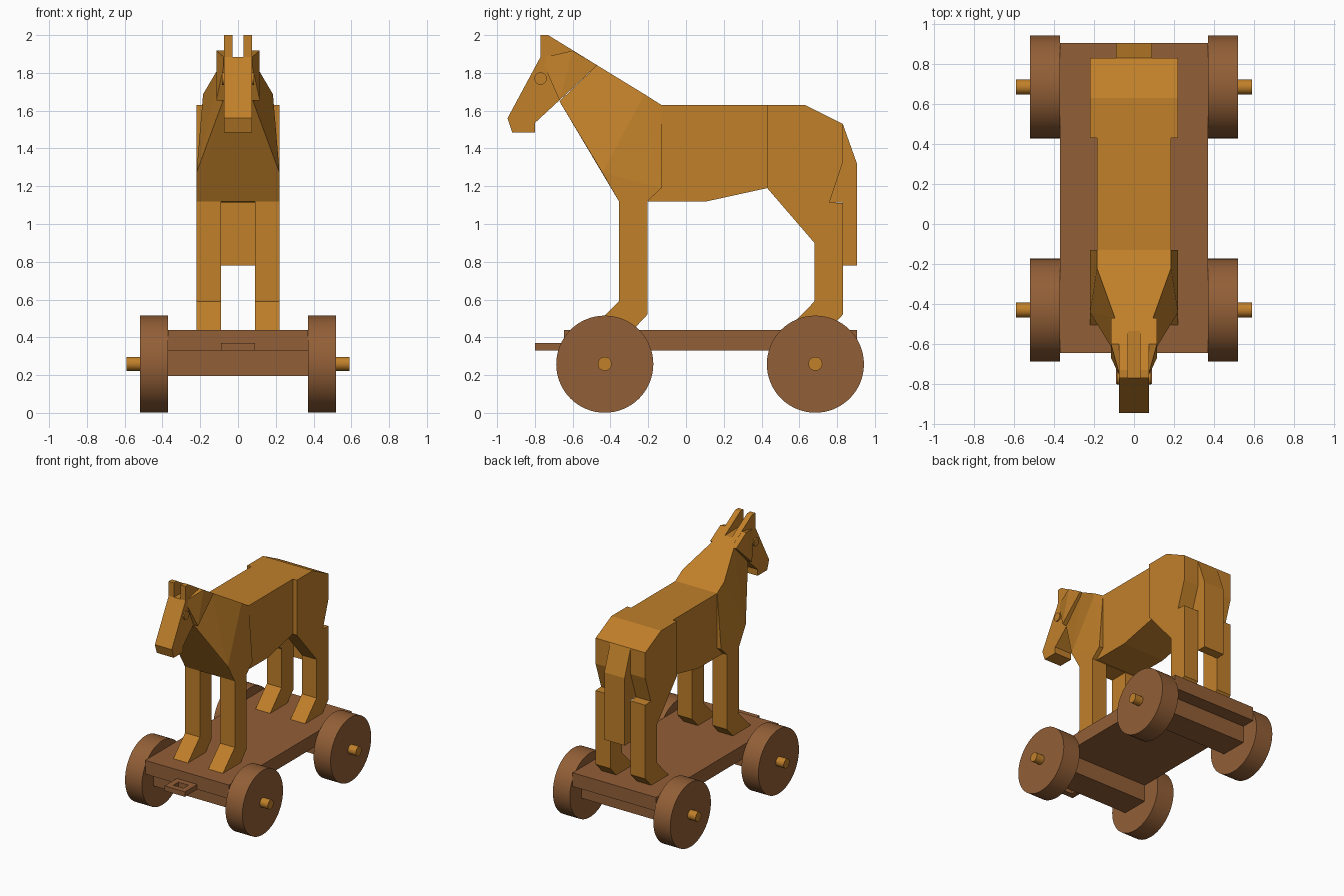
import bpy, bmesh, math
from mathutils import Matrix

if "Cube" in bpy.data.objects:
    bpy.data.objects.remove(bpy.data.objects["Cube"])


def material(name, rgb):
    m = bpy.data.materials.new(name)
    m.diffuse_color = (*rgb, 1)
    m.use_nodes = True
    m.node_tree.nodes["Principled BSDF"].inputs["Base Color"].default_value = m.diffuse_color
    return m


LIGHT = material("light wood", (0.53, 0.215, 0.023))
DARK = material("dark wood", (0.29, 0.115, 0.038))


def finish(name, bm, mat, smooth=False):
    bmesh.ops.recalc_face_normals(bm, faces=bm.faces[:])
    me = bpy.data.meshes.new(name)
    bm.to_mesh(me)
    bm.free()
    me.materials.append(mat)
    if smooth:
        me.shade_smooth()
        me.set_sharp_from_angle(angle=math.radians(35))
    ob = bpy.data.objects.new(name, me)
    bpy.context.collection.objects.link(ob)
    return ob


def slab(name, profile, x0, x1, mat=LIGHT):
    """Side profile of (y, z) points extruded from x0 to x1."""
    bm = bmesh.new()
    a = [bm.verts.new((x0, y, z)) for y, z in profile]
    b = [bm.verts.new((x1, y, z)) for y, z in profile]
    n = len(profile)
    bm.faces.new(a)
    bm.faces.new(b[::-1])
    for i in range(n):
        j = (i + 1) % n
        bm.faces.new((a[i], b[i], b[j], a[j]))
    return finish(name, bm, mat)


def box(name, x0, x1, y0, y1, z0, z1, mat):
    return slab(name, [(y0, z0), (y1, z0), (y1, z1), (y0, z1)], x0, x1, mat)


def hull(name, points, mat=LIGHT):
    bm = bmesh.new()
    for p in points:
        bm.verts.new(p)
    bmesh.ops.convex_hull(bm, input=bm.verts[:])
    bmesh.ops.dissolve_limit(bm, angle_limit=math.radians(1),
                             verts=bm.verts[:], edges=bm.edges[:])
    return finish(name, bm, mat)


def rod(name, r, x0, x1, y, z, mat, sides=48):
    bm = bmesh.new()
    mtx = Matrix.Translation(((x0 + x1) / 2, y, z)) @ Matrix.Rotation(math.pi / 2, 4, 'Y')
    bmesh.ops.create_cone(bm, cap_ends=True, segments=sides, radius1=r, radius2=r,
                          depth=abs(x1 - x0), matrix=mtx)
    return finish(name, bm, mat, True)


# cart: platform, axle beams, axles, wheels
box("platform", -0.37, 0.37, -0.645, 0.905, 0.33, 0.44, DARK)
for end, y in (("front", -0.43), ("rear", 0.685)):
    box(end + "_axle_beam", -0.37, 0.37, y - 0.11, y + 0.11, 0.195, 0.33, DARK)
    rod(end + "_axle", 0.037, -0.59, 0.59, y, 0.26, LIGHT, 24)
    for s in (-1, 1):
        rod(end + "_wheel", 0.257, s * 0.37, s * 0.52, y, 0.258, DARK, 64)

# towing tab with a square hole
for s in (-1, 1):
    box("tab_side", s * 0.045, s * 0.09, -0.80, -0.645, 0.33, 0.37, DARK)
box("tab_front", -0.045, 0.045, -0.80, -0.755, 0.33, 0.37, DARK)
box("tab_back", -0.045, 0.045, -0.69, -0.645, 0.33, 0.37, DARK)

# barrel and rump
slab("barrel", [(-0.2, 1.12), (0.11, 1.12), (0.43, 1.19), (0.43, 1.63),
                (-0.13, 1.63), (-0.2, 1.5)], -0.185, 0.185)
slab("rump", [(0.43, 1.19), (0.43, 1.63), (0.63, 1.63), (0.83, 1.53),
              (0.83, 1.325), (0.76, 1.115)], -0.09, 0.09)
slab("tail", [(0.83, 1.53), (0.905, 1.32), (0.905, 0.78), (0.83, 0.78),
              (0.83, 1.115), (0.76, 1.115), (0.83, 1.325)], -0.09, 0.09)

# chest and neck, faceted
chest = [(0.22, -0.355, 1.12), (0.22, -0.205, 1.12), (0.22, -0.13, 1.19),
         (0.22, -0.442, 1.27), (0.185, -0.13, 1.63), (0.185, -0.22, 1.687),
         (0.095, -0.47, 1.84), (0.08, -0.67, 1.65)]
hull("chest_and_neck", [(s * x, y, z) for x, y, z in chest for s in (-1, 1)])

# head
slab("head", [(-0.945, 1.56), (-0.77, 1.885), (-0.535, 1.88), (-0.47, 1.84),
              (-0.80, 1.535), (-0.80, 1.485), (-0.92, 1.485)], -0.075, 0.075)
cheek = [(0.115, -0.47, 1.84), (0.115, -0.6, 1.918), (0.115, -0.67, 1.655),
         (0.076, -0.75, 1.835), (0.076, -0.74, 1.885),
         (0.03, -0.47, 1.84), (0.03, -0.6, 1.918), (0.03, -0.67, 1.655)]

# mirrored pairs
for s in (-1, 1):
    hull("cheek", [(s * x, y, z) for x, y, z in cheek])
    slab("ear", [(-0.77, 1.88), (-0.77, 2.0), (-0.73, 2.0), (-0.535, 1.88)],
         s * 0.03, s * 0.075)
    rod("eye", 0.033, s * 0.06, s * 0.085, -0.77, 1.77, LIGHT, 24)
    slab("front_leg", [(-0.355, 1.13), (-0.355, 0.59), (-0.505, 0.44), (-0.28, 0.44),
                       (-0.205, 0.52), (-0.205, 1.13)], s * 0.09, s * 0.22)
    slab("hind_leg", [(0.43, 1.63), (0.63, 1.63), (0.83, 1.53), (0.83, 1.325),
                      (0.76, 1.115), (0.83, 1.11), (0.83, 0.52), (0.755, 0.44),
                      (0.535, 0.44), (0.68, 0.59), (0.68, 0.9), (0.43, 1.19)],
         s * 0.09, s * 0.22)
